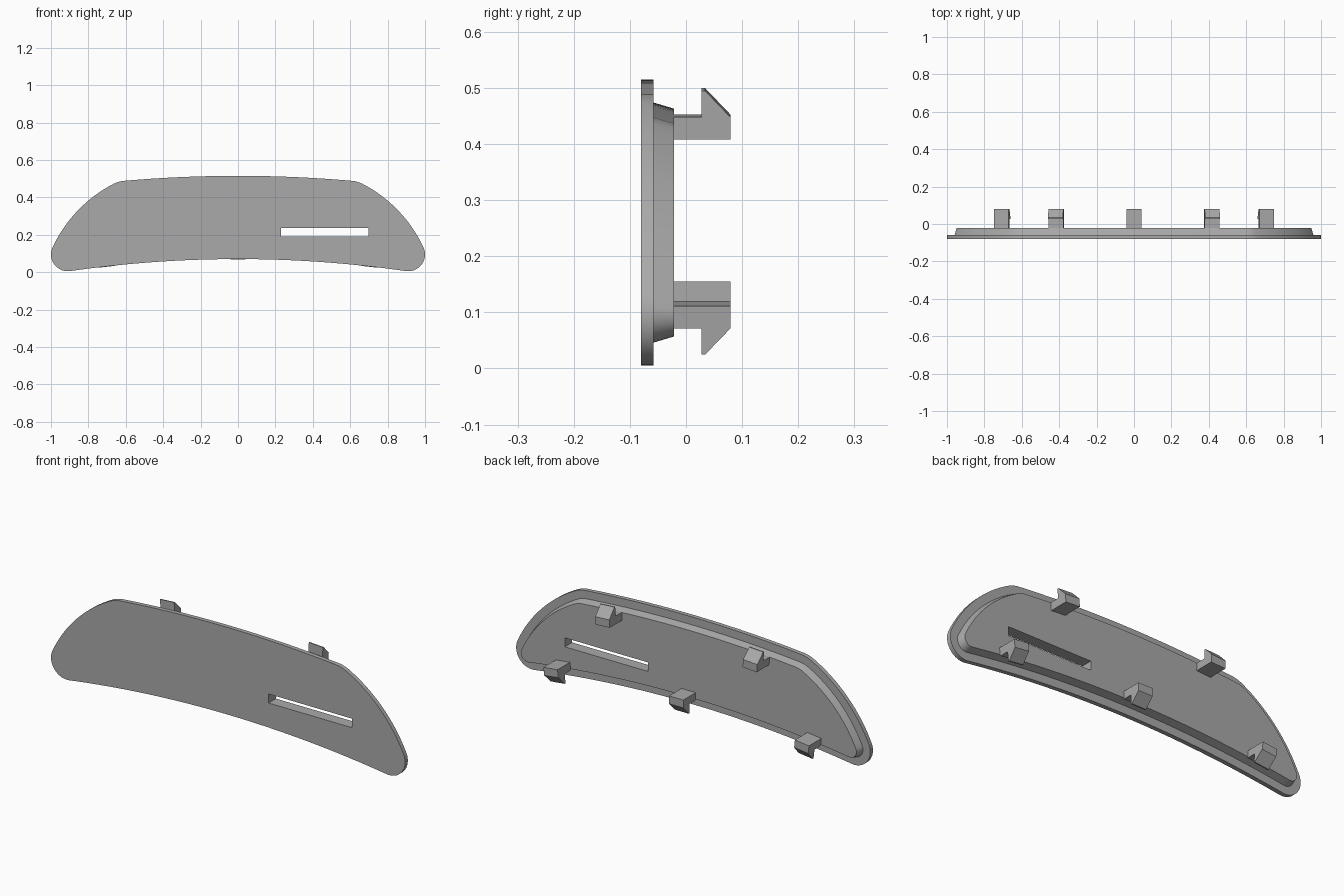
import bpy, bmesh, math
from mathutils import Vector

cube = bpy.data.objects.get("Cube")
if cube:
    bpy.data.objects.remove(cube, do_unlink=True)

grey = bpy.data.materials.new("plain grey")
grey.use_nodes = True
grey.diffuse_color = (0.4, 0.4, 0.4, 1)
grey.node_tree.nodes["Principled BSDF"].inputs["Base Color"].default_value = (0.4, 0.4, 0.4, 1)


def add_object(name, bm):
    bmesh.ops.recalc_face_normals(bm, faces=bm.faces)
    mesh = bpy.data.meshes.new(name)
    bm.to_mesh(mesh)
    bm.free()
    mesh.materials.append(grey)
    obj = bpy.data.objects.new(name, mesh)
    bpy.context.collection.objects.link(obj)
    return obj


def select_only(obj):
    bpy.ops.object.select_all(action='DESELECT')
    obj.select_set(True)
    bpy.context.view_layer.objects.active = obj


def arc(p, q, r, steps):
    """Points of the circular arc from p through q to r."""
    p, q, r = Vector(p), Vector(q), Vector(r)
    a, b = q - p, r - p
    d = 2 * (a.x * b.y - a.y * b.x)
    rel = Vector((b.y * a.length_squared - a.y * b.length_squared,
                  a.x * b.length_squared - b.x * a.length_squared)) / d
    c = p + rel
    start = math.atan2(p.y - c.y, p.x - c.x)
    turn = math.atan2(r.y - c.y, r.x - c.x) - start
    turn = (turn + math.pi) % (2 * math.pi) - math.pi
    return [c + rel.length * Vector((math.cos(start + turn * i / steps),
                                     math.sin(start + turn * i / steps)))
            for i in range(steps + 1)]


def inset(points, distance):
    """Move a clockwise outline inwards by a distance."""
    result = []
    for i, p in enumerate(points):
        a = (p - points[i - 1]).normalized()
        b = (points[(i + 1) % len(points)] - p).normalized()
        n = Vector((a.y + b.y, -a.x - b.x)).normalized()
        result.append(p + n * distance / max(0.5, n.dot(Vector((a.y, -a.x)))))
    return result


# Outline: right half from top centre to bottom centre, then mirrored
top = arc((-0.6, 0.489), (0, 0.515), (0.6, 0.489), 24)[12:]
shoulder = arc((0.6, 0.489), (0.634, 0.484), (0.664, 0.473), 5)
side = arc((0.664, 0.473), (0.81, 0.374), (0.99, 0.136), 16)
tip = arc((0.99, 0.136), (0.988, 0.05), (0.897, 0.006), 14)
bottom = arc((0.897, 0.006), (0, 0.07), (-0.897, 0.006), 32)[:17]
half = top + shoulder[1:] + side[1:] + tip[1:] + bottom[1:]
outline = half + [Vector((-p.x, p.y)) for p in reversed(half[1:-1])]

# Cover plate: thin flange with a tapered step behind it
bm = bmesh.new()
rings = []
for y, distance in ((-0.08, 0), (-0.058, 0), (-0.058, 0.041), (-0.021, 0.052)):
    loop = inset(outline, distance) if distance else outline
    rings.append([bm.verts.new((p.x, y, p.y)) for p in loop])
for lower, upper in zip(rings, rings[1:]):
    for i in range(len(outline)):
        bm.faces.new((lower[i - 1], lower[i], upper[i], upper[i - 1]))
bm.faces.new(rings[0])
bm.faces.new(rings[-1])
plate = add_object("cover_plate", bm)

# Slot cut through the plate
bm = bmesh.new()
bmesh.ops.create_cube(bm, size=1)
bmesh.ops.scale(bm, vec=(0.47, 0.3, 0.046), verts=bm.verts)
bmesh.ops.translate(bm, vec=(0.464, -0.05, 0.214), verts=bm.verts)
cutter = add_object("slot_cutter", bm)
cutter.hide_render = True
select_only(plate)
cut = plate.modifiers.new("slot", 'BOOLEAN')
cut.operation = 'DIFFERENCE'
cut.solver = 'EXACT'
cut.object = cutter
bpy.ops.object.modifier_apply(modifier=cut.name)
bpy.data.objects.remove(cutter, do_unlink=True)
bpy.ops.object.shade_smooth_by_angle(angle=math.radians(30))

# Snap clips: hooked profile in depth and outward height
HOOK = ((-0.021, 0), (0.079, 0), (0.079, 0.04), (0.034, 0.087),
        (0.028, 0.087), (0.028, 0.04), (-0.021, 0.04))


def add_clip(name, x, z, outward, slope):
    angle = math.atan(slope)
    c, s = math.cos(angle), math.sin(angle)
    bm = bmesh.new()
    ends = []
    for dx in (-0.04, 0.04):
        ends.append([bm.verts.new((x + dx * c - h * outward * s, y,
                                   z + dx * s + h * outward * c)) for y, h in HOOK])
    for i in range(len(HOOK)):
        bm.faces.new((ends[0][i - 1], ends[0][i], ends[1][i], ends[1][i - 1]))
    for end in ends:
        bm.faces.new(end)
    add_object(name, bm)


add_clip("bottom_clip_centre", 0, 0.155, -1, 0)
for label, sign in (("left", 1), ("right", -1)):
    add_clip("bottom_clip_" + label, sign * 0.71, 0.1155, -1, -sign * 0.113)
    add_clip("top_clip_" + label, sign * 0.415, 0.4105, 1, -sign * 0.061)
